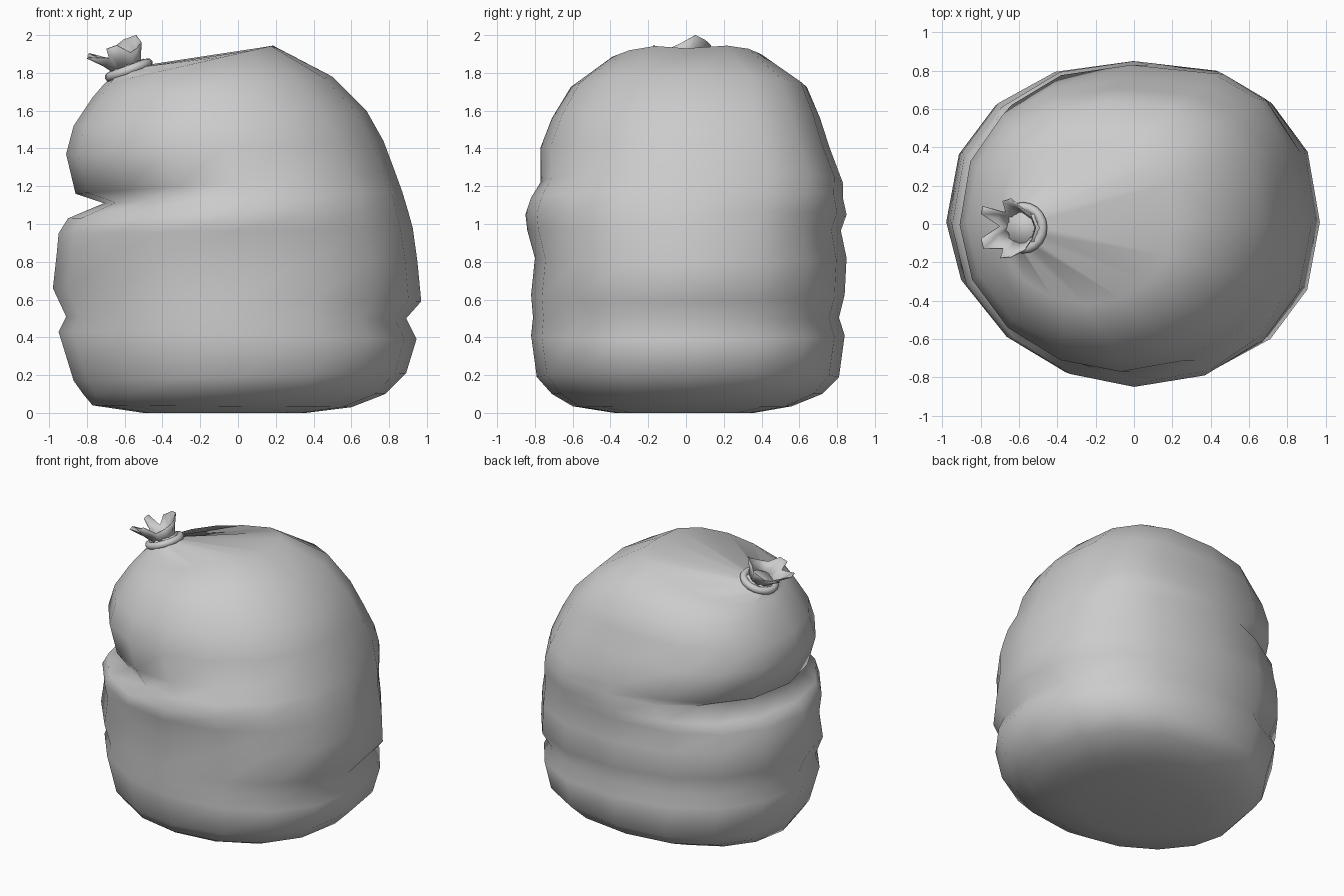
import bpy, bmesh, math
from mathutils import Vector, Matrix

if "Cube" in bpy.data.objects:
    bpy.data.objects.remove(bpy.data.objects["Cube"])

SIDES = 16


def se(v, n):
    return math.copysign(abs(v) ** (2 / n), v)


def loft(name, rings, cap_start=False, cap_end=False):
    bm = bmesh.new()
    rows = [[bm.verts.new(p) for p in r] for r in rings]
    for a, b in zip(rows, rows[1:]):
        n = len(a)
        for i in range(n):
            j = (i + 1) % n
            bm.faces.new((a[i], a[j], b[j], b[i]))
    if cap_start:
        bm.faces.new(rows[0][::-1])
    if cap_end:
        bm.faces.new(rows[-1])
    bmesh.ops.recalc_face_normals(bm, faces=bm.faces)
    me = bpy.data.meshes.new(name)
    bm.to_mesh(me)
    bm.free()
    for p in me.polygons:
        p.use_smooth = True
    ob = bpy.data.objects.new(name, me)
    bpy.context.collection.objects.link(ob)
    return ob


def corner(c, s, up):
    # Roundness of each corner of the sack, blended from low to high rings
    lo, hi = {(True, True): (2.35, 2.9), (False, True): (2.25, 2.3),
              (False, False): (1.9, 1.95), (True, False): (2.25, 2.05)}[(c > 0, s > 0)]
    return lo + (hi - lo) * up


# Sack body: each ring is (left x, left z, right x, right z, front y, back y)
profile = [
    (-0.50, 0.00, 0.36, 0.00, -0.38, 0.36),
    (-0.77, 0.04, 0.60, 0.03, -0.60, 0.56),
    (-0.82, 0.10, 0.78, 0.10, -0.71, 0.72),
    (-0.87, 0.17, 0.89, 0.21, -0.79, 0.81),
    (-0.95, 0.43, 0.945, 0.39, -0.82, 0.84),
    (-0.91, 0.51, 0.89, 0.50, -0.81, 0.81),
    (-0.98, 0.66, 0.97, 0.59, -0.82, 0.84),
    (-0.96, 0.84, 0.95, 0.80, -0.80, 0.85),
    (-0.95, 0.95, 0.925, 0.98, -0.84, 0.82),
    (-0.90, 1.03, 0.90, 1.07, -0.85, 0.85),
    (-0.71, 1.11, 0.87, 1.17, -0.82, 0.83),
    (-0.86, 1.16, 0.83, 1.28, -0.77, 0.83),
    (-0.91, 1.37, 0.77, 1.44, -0.77, 0.76),
    (-0.87, 1.52, 0.68, 1.60, -0.71, 0.71),
    (-0.77, 1.67, 0.50, 1.78, -0.61, 0.64),
    (-0.71, 1.74, 0.21, 1.95, -0.42, 0.42),
]
rings = []
for xl, zl, xr, zr, yf, yb in profile:
    ring = []
    up = min(1, max(0, (zr - 0.8) / 0.6))
    for i in range(SIDES):
        t = math.tau * i / SIDES
        c, s = math.cos(t), math.sin(t)
        n = corner(c, s, up)
        c, s = se(c, n), se(s, n)
        k = (c + 1) / 2
        ring.append(Vector((xl + (xr - xl) * k, (yf + yb) / 2 + (yb - yf) / 2 * s,
                            zl + (zr - zl) * k)))
    rings.append(ring)
# Shallow dip in the crest
rings[-1][0].z -= 0.02

# Gathered neck, tilted to the left, with shallow pleats
neck = Matrix.Translation((-0.575, -0.02, 1.805)) @ Matrix.Rotation(math.radians(-20), 4, 'Y')
for r, h in ((0.105, 0.0), (0.085, 0.04)):
    rings.append([neck @ Vector(((r + 0.012 * (-1) ** i) * math.cos(math.tau * i / SIDES),
                                 (r + 0.012 * (-1) ** i) * math.sin(math.tau * i / SIDES), h))
                  for i in range(SIDES)])
loft("sack_body", rings, True, True)

# Tie ring around the neck
bpy.ops.mesh.primitive_torus_add(major_radius=0.108, minor_radius=0.026,
                                 major_segments=20, minor_segments=8)
tie = bpy.context.object
tie.name = "tie_ring"
tie.matrix_world = neck @ Matrix.Translation((0, 0, 0.01))
bpy.ops.object.shade_smooth()

# Ragged flared end above the tie: (degrees, radius, height) around the rim
tips = [(0, 0.11, 0.12), (35, 0.12, 0.165), (75, 0.12, 0.165), (95, 0.15, 0.15),
        (115, 0.15, 0.14), (130, 0.10, 0.09), (146, 0.20, 0.16), (158, 0.19, 0.15),
        (175, 0.10, 0.08), (197, 0.19, 0.14), (213, 0.20, 0.14), (235, 0.13, 0.10),
        (245, 0.17, 0.15), (265, 0.15, 0.15), (290, 0.12, 0.09), (325, 0.10, 0.10)]
tuft = []
for f in (0.0, 0.5, 1.0):
    tuft.append([neck @ Vector(((0.065 + (r - 0.065) * f ** 1.2) * math.cos(math.radians(a)),
                                (0.065 + (r - 0.065) * f ** 1.2) * math.sin(math.radians(a)),
                                0.01 + h * f)) for a, r, h in tips])
# Bring the tallest tip to the full height
lift = 2.0 - max(p.z for p in tuft[-1])
for f, row in zip((0.0, 0.5, 1.0), tuft):
    for p in row:
        p.z += lift * f
end = loft("ragged_end", tuft)
sol = end.modifiers.new("thickness", 'SOLIDIFY')
sol.thickness = 0.006
